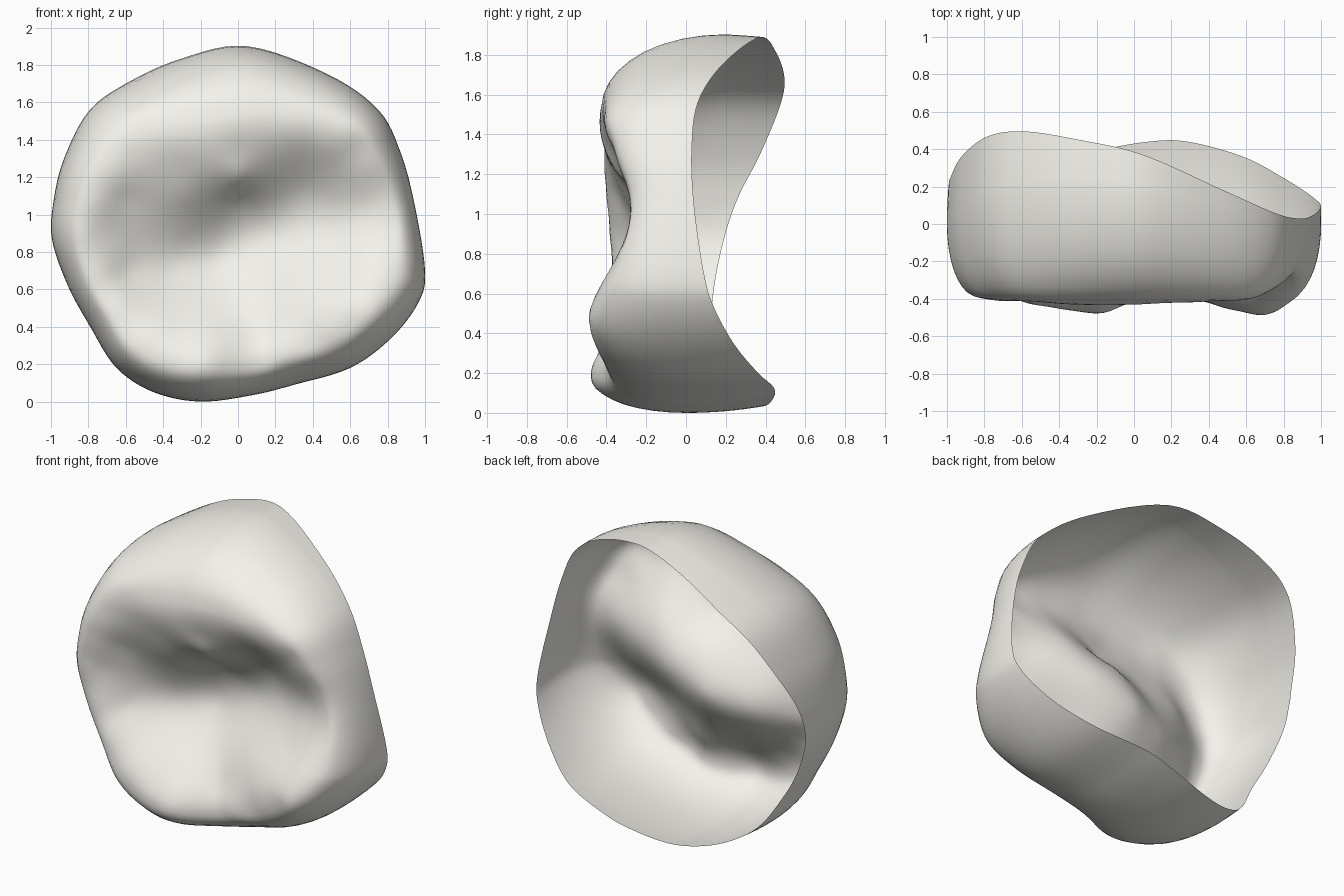
import bpy, bmesh, math

if "Cube" in bpy.data.objects:
    bpy.data.objects.remove(bpy.data.objects["Cube"])

# Spokes around the crown: outline x, outline z, rim y, crest position along spoke, crest y
SPOKES = [
    (0.945, 1.05, 0.04, .87, -.28),
    (0.87, 1.33, 0.03, .84, -.35),
    (0.75, 1.56, 0.06, .80, -.41),
    (0.48, 1.75, 0.18, .70, -.42),
    (0.05, 1.90, 0.37, .60, -.43),
    (-0.30, 1.835, 0.45, .62, -.43),
    (-0.60, 1.70, 0.495, .70, -.42),
    (-0.80, 1.55, 0.47, .76, -.41),
    (-0.93, 1.30, 0.37, .81, -.41),
    (-0.985, 1.08, 0.26, .83, -.40),
    (-0.995, 0.87, 0.19, .84, -.39),
    (-0.91, 0.62, 0.14, .86, -.38),
    (-0.79, 0.40, 0.13, .86, -.40),
    (-0.65, 0.18, 0.20, .86, -.43),
    (-0.45, 0.05, 0.30, .84, -.46),
    (-0.20, 0.00, 0.39, .82, -.485),
    (0.08, 0.035, 0.44, .85, -.39),
    (0.30, 0.09, 0.44, .83, -.41),
    (0.60, 0.18, 0.36, .82, -.45),
    (0.82, 0.34, 0.24, .82, -.50),
    (0.965, 0.53, 0.14, .83, -.43),
    (1.00, 0.70, 0.09, .85, -.36),
]
# Relief of the biting face: x, z, y
RELIEF = [
    (.72, 1.03, -.27), (.5, .95, -.20), (.2, .88, -.11), (-.1, .78, -.09),
    (-.35, .72, -.17), (-.6, .68, -.29),                                # valley
    (0, 1.33, -.39), (0, 1.2, -.34), (0, 1.07, -.19), (.35, 1.40, -.39),
    (.35, 1.28, -.31), (.35, 1.13, -.20), (.62, 1.32, -.36), (-.3, 1.25, -.38),
    (-.3, 1.1, -.31), (-.3, .92, -.20), (-.6, 1.08, -.34), (-.55, 1.35, -.41),
    (-.75, .9, -.36),                                                   # upper wall
    (.3, .6, -.30), (.6, .72, -.34), (.66, .45, -.48), (.4, .35, -.42),
    (.12, .36, -.33), (.1, .6, -.21), (-.2, .5, -.28), (-.3, .33, -.42),
    (-.55, .45, -.39),                                                  # lower cusps
]
CX, CZ = 0.0, 1.0
SUB, INNER, SHOULDER, WALL = 6, 24, 9, 8


def spline(a, b, c, d, t):
    return b + 0.5 * t * (c - a + t * (2*a - 5*b + 4*c - d + t * (3*(b - c) + d - a)))


def spoke_at(i, t):
    n = len(SPOKES)
    rows = [SPOKES[(i + k) % n] for k in (-1, 0, 1, 2)]
    return [spline(*vals, t) for vals in zip(*rows)]


def widest(oz, rim):
    """Depth y where the crown is widest: further back near the top."""
    return 0.5 * rim * max(0, (oz - 1) / 0.9)


def shoulder(crest, yc, yw, a):
    return crest + (1 - crest) * math.sin(a), yw + (yc - yw) * math.cos(a)


def kernel(dx, dz):
    r2 = dx * dx + dz * dz
    return r2 * math.log(r2) if r2 > 1e-12 else 0.0


def fit_surface(pts):
    """Thin-plate spline y(x, z) through scattered points."""
    n = len(pts)
    m = [[kernel(p[0] - q[0], p[1] - q[1]) + (0.002 if p is q else 0) for q in pts]
         + [1, p[0], p[1], p[2]] for p in pts]
    for row in ([1] * n, [p[0] for p in pts], [p[1] for p in pts]):
        m.append(row + [0, 0, 0, 0])
    size = n + 3
    for c in range(size):
        piv = max(range(c, size), key=lambda r: abs(m[r][c]))
        m[c], m[piv] = m[piv], m[c]
        for r in range(c + 1, size):
            k = m[r][c] / m[c][c]
            if k:
                m[r] = [u - k * v for u, v in zip(m[r], m[c])]
    w = [0.0] * size
    for r in reversed(range(size)):
        w[r] = (m[r][size] - sum(m[r][c] * w[c] for c in range(r + 1, size))) / m[r][r]
    return lambda x, z: (w[n] + w[n + 1] * x + w[n + 2] * z
                         + sum(w[i] * kernel(x - p[0], z - p[1]) for i, p in enumerate(pts)))


controls = list(RELIEF)
for x, z, rim, crest, yc in SPOKES:
    for a in (0, 0.45):
        f, y = shoulder(crest, yc, widest(z, rim), a)
        controls.append((CX + f * (x - CX), CZ + f * (z - CZ), y))
height = fit_surface(controls)

bm = bmesh.new()
centre = bm.verts.new((CX, height(CX, CZ), CZ))
columns = []
for i in range(len(SPOKES)):
    for j in range(SUB):
        ox, oz, rim, crest, yc = spoke_at(i, j / SUB)
        yw = widest(oz, rim)
        at = lambda f: (CX + f * (ox - CX), CZ + f * (oz - CZ))
        pts = []
        for k in range(1, INNER + 1):              # biting face
            x, z = at(crest * k / INNER)
            pts.append((x, height(x, z), z))
        for k in range(1, SHOULDER + 1):           # rounded shoulder
            f, y = shoulder(crest, yc, yw, math.pi / 2 * k / SHOULDER)
            x, z = at(f)
            pts.append((x, y, z))
        for k in range(1, WALL + 1):               # side wall to the open rim
            y = yw + (rim - yw) * k / WALL
            x, z = at(1 - (0.13 if oz > 1 else 0.22) * (y * y - yw * yw))
            pts.append((x, y, z))
        columns.append([bm.verts.new(p) for p in pts])
for i, a in enumerate(columns):
    b = columns[(i + 1) % len(columns)]
    bm.faces.new((centre, a[0], b[0]))
    for k in range(len(a) - 1):
        bm.faces.new((a[k], a[k + 1], b[k + 1], b[k]))

# Blend the crest line
soft = [v for c in columns for v in c[INNER - 4:INNER + 4]]
for _ in range(3):
    bmesh.ops.smooth_vert(bm, verts=soft, factor=0.5, use_axis_y=True)
bm.normal_update()
if centre.normal.y > 0:
    bmesh.ops.reverse_faces(bm, faces=bm.faces)

# Open tooth crown shell
mesh = bpy.data.meshes.new("crown_shell")
bm.to_mesh(mesh)
bm.free()
for p in mesh.polygons:
    p.use_smooth = True
crown = bpy.data.objects.new("crown_shell", mesh)
bpy.context.collection.objects.link(crown)

# Ivory ceramic colour
ivory = bpy.data.materials.new("ivory")
ivory.diffuse_color = (0.9, 0.89, 0.84, 1)
ivory.use_nodes = True
ivory.node_tree.nodes["Principled BSDF"].inputs["Base Color"].default_value = ivory.diffuse_color
mesh.materials.append(ivory)
